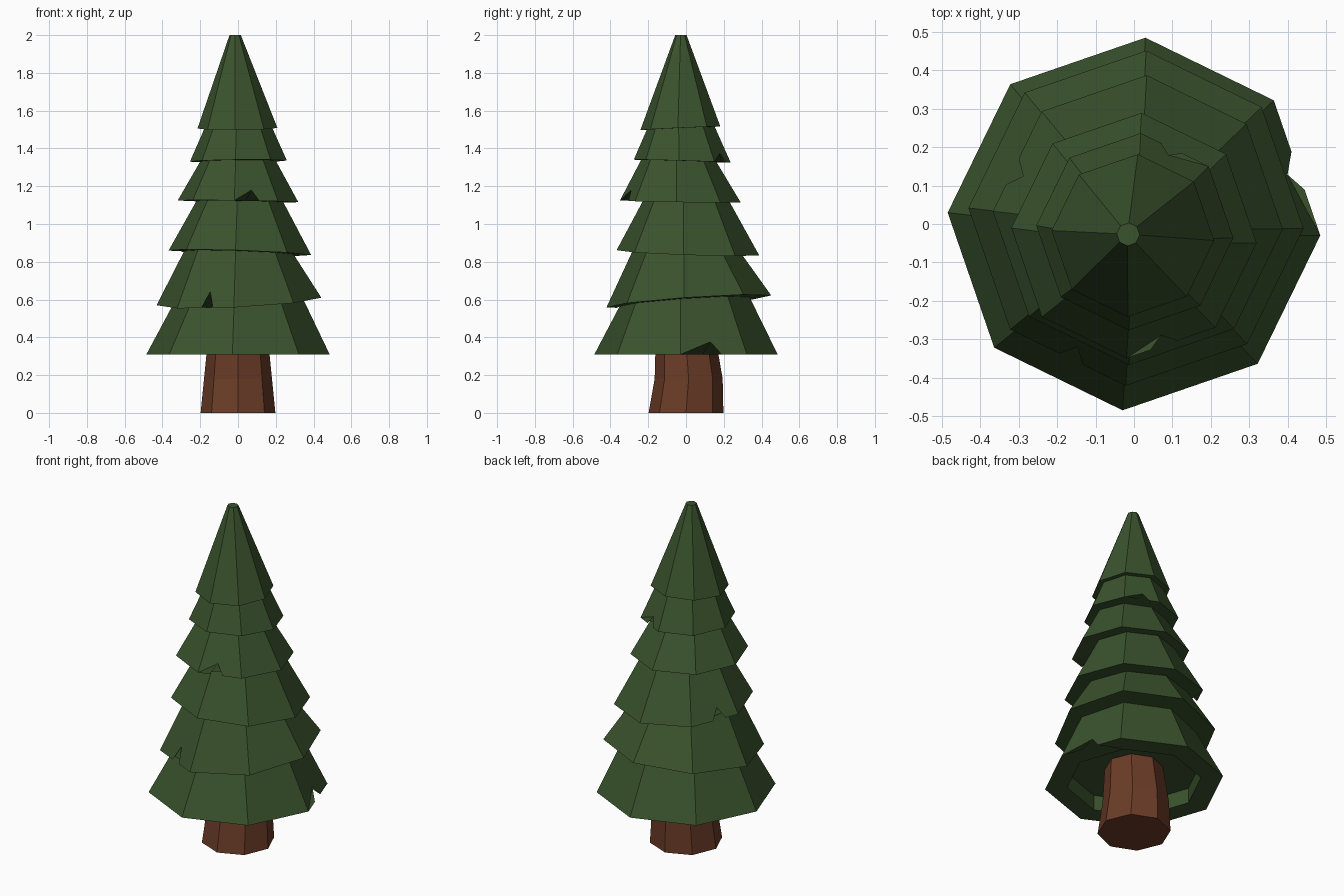
import bpy, bmesh, math
from mathutils import Vector

if "Cube" in bpy.data.objects:
    bpy.data.objects.remove(bpy.data.objects["Cube"])

N = 8


def material(name, col):
    m = bpy.data.materials.new(name)
    m.diffuse_color = (*col, 1)
    m.use_nodes = True
    m.node_tree.nodes["Principled BSDF"].inputs["Base Color"].default_value = m.diffuse_color
    return m


GREEN = material("needles", (0.042, 0.086, 0.026))
BROWN = material("bark", (0.145, 0.045, 0.02))


def ring(r, cx, cy, zfun, off=-3.5):
    pts = []
    for k in range(N):
        a = math.radians(off + 360 / N * k)
        x, y = cx + r * math.cos(a), cy + r * math.sin(a)
        pts.append(Vector((x, y, zfun(x, y))))
    return pts


def finish(bm, name, mat):
    me = bpy.data.meshes.new(name)
    bm.to_mesh(me)
    bm.free()
    me.materials.append(mat)
    ob = bpy.data.objects.new(name, me)
    bpy.context.collection.objects.link(ob)
    return ob


# tiers: hem height, hem radius, centre x, y, tilt x, tilt y, radius at upper end
TIERS = [
    (0.31, 0.486, 0, 0, 0, 0, 0.345),
    (0.59, 0.437, 0.005, 0.015, 0.05, 0.07, 0.29),
    (0.848, 0.378, 0.01, 0.01, -0.034, -0.034, 0.23),
    (1.12, 0.32, 0, -0.03, -0.015, -0.015, 0.20),
    (1.333, 0.257, 0.002, -0.02, 0.01, -0.03, 0.18),
    (1.507, 0.212, -0.003, -0.03, 0.01, 0.045, 0.03),
]
# notches torn into the hems: tier -> side, position along side, half width, height fraction
NOTCHES = {
    0: (0, 0.48, 0.14, 0.22),
    1: (5, 0.53, 0.10, 0.28),
    2: (3, 0.60, 0.13, 0.22),
    3: (6, 0.42, 0.15, 0.26),
    4: (1, 0.55, 0.15, 0.25),
}


def plane(i):
    if i == len(TIERS):
        return lambda x, y: 2.0
    z, r, cx, cy, sx, sy, rt = TIERS[i]
    return lambda x, y: z + sx * (x - cx) + sy * (y - cy)


# foliage tiers: sloping skirt plus underside reaching in to the tier below
inner = ring(0.365, 0, 0, plane(0))
rim = inner
for i, (z, r, cx, cy, sx, sy, rt) in enumerate(TIERS):
    bm = bmesh.new()
    last = i == len(TIERS) - 1
    tx, ty = (-0.015, -0.027) if last else (cx, cy - 0.008)
    hem_pts = ring(r, cx, cy, plane(i))
    top_pts = ring(rt, tx, ty, plane(i + 1))
    hem = [bm.verts.new(p) for p in hem_pts]
    top = [bm.verts.new(p) for p in top_pts]
    ins = [bm.verts.new(p) for p in inner]
    for k in range(N):
        n = (k + 1) % N
        cut = []
        if i in NOTCHES and NOTCHES[i][0] == k:
            _, t, w, h = NOTCHES[i]
            tip = hem_pts[k].lerp(hem_pts[n], t).lerp(top_pts[k].lerp(top_pts[n], t), h)
            cut = [bm.verts.new(p) for p in (
                hem_pts[k].lerp(hem_pts[n], t - w), tip,
                hem_pts[k].lerp(hem_pts[n], t + w))]
        bm.faces.new([hem[k], *cut, hem[n], top[n], top[k]])
        bm.faces.new([ins[k], ins[n], hem[n], *reversed(cut), hem[k]])
    if i == 0:
        # recess around the trunk
        up = [bm.verts.new(p + Vector((0, 0, 0.09))) for p in rim]
        for k in range(N):
            n = (k + 1) % N
            bm.faces.new([ins[k], up[k], up[n], ins[n]])
        bm.faces.new(list(reversed(up)))
    if last:
        bm.faces.new(top)
    finish(bm, f"foliage_tier_{i + 1}", GREEN)
    inner = top_pts

# trunk: slightly crooked tapered octagon
bm = bmesh.new()
rows = []
for z, r, cy in ((0, 0.198, 0), (0.18, 0.18, 0.014), (0.40, 0.158, -0.002)):
    rows.append([bm.verts.new(p) for p in ring(r, 0, cy, lambda x, y: z, 0)])
bm.faces.new(list(reversed(rows[0])))
for a, b in zip(rows, rows[1:]):
    for k in range(N):
        n = (k + 1) % N
        bm.faces.new([a[k], a[n], b[n], b[k]])
finish(bm, "trunk", BROWN)
